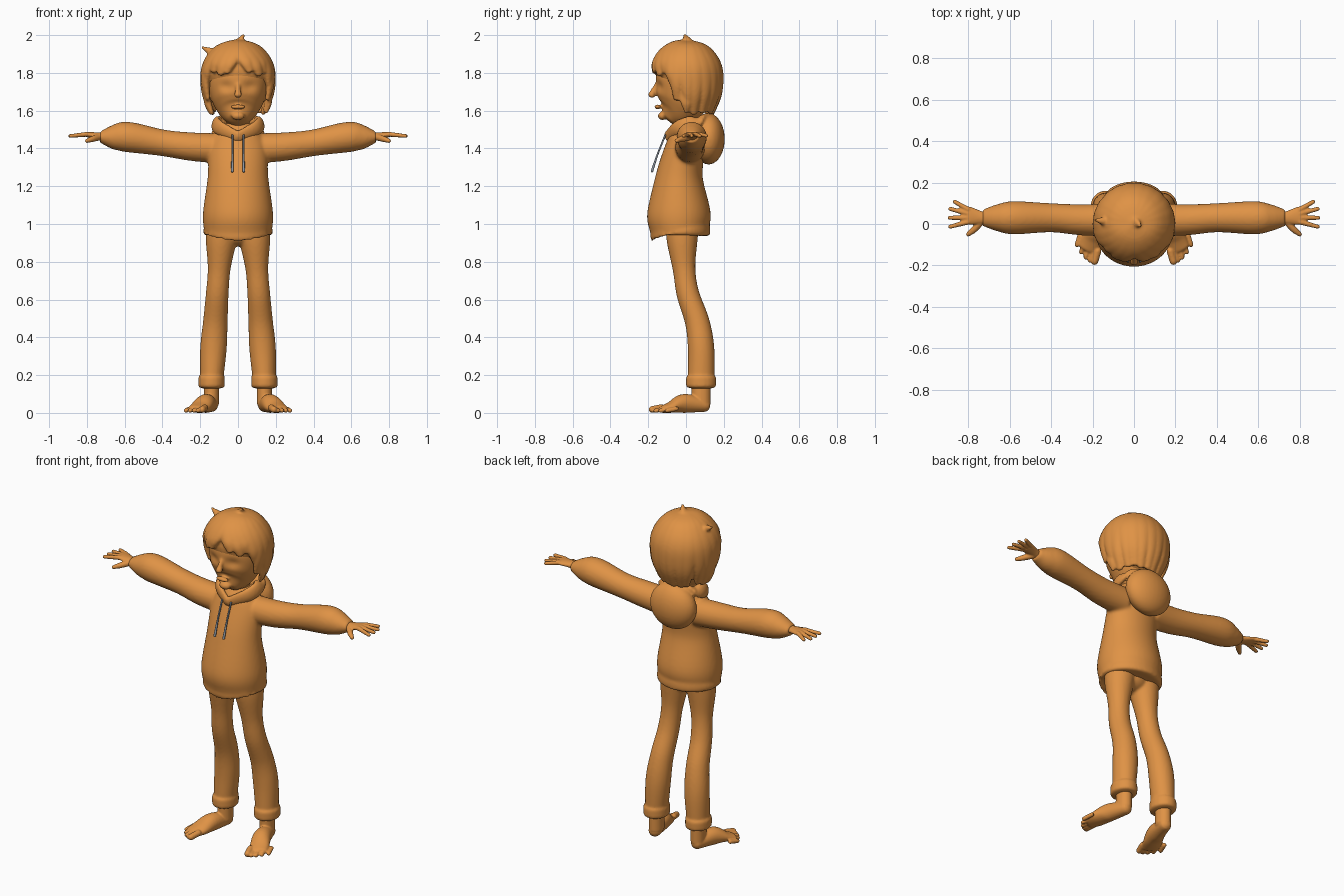
import bpy, bmesh, math, random
from mathutils import Vector

random.seed(4)
if "Cube" in bpy.data.objects:
    bpy.data.objects.remove(bpy.data.objects["Cube"], do_unlink=True)

ACROSS, DEPTH = Vector((1, 0, 0)), Vector((0, 1, 0))


def material(name, *rgb):
    mat = bpy.data.materials.new(name)
    mat.use_nodes = True
    mat.diffuse_color = (*rgb, 1)
    shader = mat.node_tree.nodes["Principled BSDF"]
    shader.inputs["Base Color"].default_value = (*rgb, 1)
    return mat


clay = material("clay_orange", .74, .29, .06)
cord = material("cord_grey", .27, .31, .36)


def spline(stations, steps=6):
    """Smooth samples through (x, y, z, half_width, half_depth) stations."""
    points = [Vector((*s, s[-1]) if len(s) == 4 else s) for s in stations]
    points.insert(0, points[0] * 2 - points[1])
    points.append(points[-1] * 2 - points[-2])
    samples = []
    for before, start, end, after in zip(points, points[1:], points[2:], points[3:]):
        for k in range(steps):
            t = k / steps
            leave, arrive = (end - before) / 2, (after - start) / 2
            ease = t * t * (3 - 2 * t)
            samples.append(start.lerp(end, ease) + leave * t * (1 - t) ** 2
                           - arrive * t * t * (1 - t))
    return samples + [points[-2]]


def tube(bm, stations, side=ACROSS, cap=0.0, mirror=False, sides=24):
    """Loft ellipses along a path; a positive cap rounds the ends."""
    samples = spline(stations)
    centres = [s.to_3d() if len(s) == 3 else Vector(s[:3]) for s in samples]
    last = len(centres) - 1
    rings = []
    for i, sample in enumerate(samples):
        along = (centres[min(i + 1, last)] - centres[max(i - 1, 0)]).normalized()
        rings.append((centres[i], along, sample[3], sample[4]))
    if cap:
        for end, sign in ((0, -1), (-1, 1)):
            centre, along, wide, deep = rings[end]
            for angle in (.5, 1, 1.4):
                shift = along * sign * min(wide, deep) * cap * math.sin(angle)
                shrink = math.cos(angle)
                ring = (centre + shift, along, wide * shrink, deep * shrink)
                rings.insert(0 if sign < 0 else len(rings), ring)
    for flip in ((1, -1) if mirror else (1,)):
        loops = []
        for centre, along, wide, deep in rings:
            u = (side - along * side.dot(along)).normalized()
            v = along.cross(u)
            loop = []
            for k in range(sides):
                angle = math.tau * k / sides
                p = centre + u * wide * math.cos(angle) + v * deep * math.sin(angle)
                loop.append(bm.verts.new((p.x * flip, p.y, p.z)))
            loops.append(loop)
        for low, high in zip(loops, loops[1:]):
            for k in range(sides):
                bm.faces.new((low[k], low[k - 1], high[k - 1], high[k]))
        bm.faces.new(loops[0])
        bm.faces.new(loops[-1])


def column(bm, levels, cap=0.0):
    """Upright central form from (z, half_width, front, back) levels."""
    tube(bm, [(0, (front + back) / 2, z, wide, (back - front) / 2)
              for z, wide, front, back in levels], cap=cap, sides=64)


def ball(bm, centre, radii):
    verts = bmesh.ops.create_uvsphere(bm, u_segments=32, v_segments=20, radius=1)["verts"]
    bmesh.ops.scale(bm, vec=radii, verts=verts)
    bmesh.ops.translate(bm, vec=centre, verts=verts)


def finish(bm, name, mat=clay, voxel=0.0, smooth=3):
    """Make the object; a voxel remesh blends its overlapping volumes."""
    bmesh.ops.recalc_face_normals(bm, faces=bm.faces)
    mesh = bpy.data.meshes.new(name)
    bm.to_mesh(mesh)
    bm.free()
    mesh.materials.append(mat)
    mesh.polygons.foreach_set("use_smooth", [True] * len(mesh.polygons))
    obj = bpy.data.objects.new(name, mesh)
    bpy.context.collection.objects.link(obj)
    if voxel:
        blend = obj.modifiers.new("blend", "REMESH")
        blend.mode = "VOXEL"
        blend.voxel_size = voxel
        blend.use_smooth_shade = True
        soften = obj.modifiers.new("soften", "SMOOTH")
        soften.iterations = smooth


# Hoodie: torso, rolled hem and sleeves
bm = bmesh.new()
column(bm, [(.96, .18, -.19, .12), (1.06, .185, -.205, .13), (1.25, .16, -.16, .09),
            (1.4, .155, -.11, .1), (1.48, .12, -.08, .1), (1.53, .08, -.05, .08)])
column(bm, [(.94, .175, -.18, .12), (.955, .185, -.19, .13), (.97, .18, -.19, .12)])
tube(bm, [(.1, .02, 1.4, .08), (.25, .02, 1.41, .075), (.4, .03, 1.43, .07),
          (.58, .03, 1.46, .08), (.66, .03, 1.46, .065), (.73, .03, 1.46, .04, .03)],
     side=DEPTH, mirror=True, sides=32)
finish(bm, "hoodie", voxel=.009, smooth=5)

# Folded hood: hanging pouch and a collar rising from the front V
bm = bmesh.new()
ball(bm, (0, .12, 1.45), (.145, .085, .135))
tube(bm, [(0, -.1, 1.46, .015, .03), (.1, -.04, 1.51, .02, .04),
          (.11, .05, 1.54, .02, .04), (0, .13, 1.56, .03)],
     side=ACROSS - DEPTH, cap=.5, mirror=True)
finish(bm, "hood", voxel=.008)

# Drawstrings with thicker tips
bm = bmesh.new()
tube(bm, [(.03, -.11, 1.47, .005), (.03, -.15, 1.37, .005), (.03, -.18, 1.28, .007)],
     cap=1, mirror=True, sides=10)
finish(bm, "drawstrings", cord)

# Trousers with rolled cuffs
bm = bmesh.new()
tube(bm, [(.08, -.02, 1, .09), (.09, -.02, .9, .08), (.1, -.01, .76, .06),
          (.11, .01, .63, .06), (.12, .06, .48, .065), (.13, .08, .34, .07),
          (.14, .08, .16, .06, .07)], mirror=True, sides=32)
tube(bm, [(.14, .08, .14, .07, .08), (.14, .08, .19, .07, .08)],
     cap=.2, mirror=True, sides=32)
ball(bm, (0, -.02, .95), (.1, .08, .07))
finish(bm, "trousers", voxel=.008, smooth=4)

# Bare feet: ankle, sole and five toes on an arc
bm = bmesh.new()
tube(bm, [(.14, .08, .18, .04, .05), (.14, .08, .05, .04, .05)], cap=.6, mirror=True)
tube(bm, [(.14, .1, .04, .035), (.17, -.01, .05, .05), (.2, -.08, .03, .055, .03),
          (.22, -.12, .02, .05, .02)], cap=.8, mirror=True)
for i in range(5):
    f = i / 4
    radius = .012 if i else .018
    tip = Vector((.19 + .085 * f, .08 * f * f - .18, radius))
    heel_side = tip + Vector((-.015, .05, .01))
    tube(bm, [(*heel_side, radius), (*tip, radius)], cap=1, mirror=True, sides=16)
for v in bm.verts:
    v.co.z = max(v.co.z, 0)
finish(bm, "feet", voxel=.005)

# Hands: palm, four fanned fingers and a thumb
bm = bmesh.new()
tube(bm, [(.69, .03, 1.46, .03), (.73, .03, 1.465, .03, .02), (.8, .04, 1.474, .046, .014)],
     side=DEPTH, cap=.6, mirror=True)
for i in range(4):
    angle = .52 - .26 * i
    length = .09 if i else .075
    base = Vector((.8, .07 - .02 * i, 1.475))
    tip = base + Vector((math.cos(angle), math.sin(angle), -.1)) * length
    tube(bm, [(*base, .013), (*tip, .01)], side=DEPTH, cap=1, mirror=True, sides=14)
tube(bm, [(.735, .015, 1.46, .018), (.77, -.025, 1.45, .016), (.8, -.05, 1.44, .011)],
     side=DEPTH, cap=1, mirror=True, sides=14)
finish(bm, "hands", voxel=.005, smooth=2)

# Head: skull with soft eye sockets, then nose, lips, chin, ears and neck
bm = bmesh.new()
column(bm, [(1.56, .06, -.14, -.03), (1.6, .105, -.16, .06), (1.66, .14, -.165, .12),
            (1.76, .16, -.16, .16), (1.88, .14, -.14, .15)], cap=.3)
for v in bm.verts:
    if v.co.y < 0:
        dx = (abs(v.co.x) - .062) / .036
        dz = (v.co.z - 1.728) / .026
        v.co.y += .014 * math.exp(-dx * dx - dz * dz)
tube(bm, [(0, -.15, 1.745, .012), (0, -.17, 1.71, .014), (0, -.183, 1.682, .021, .019)],
     cap=.7, sides=16)
ball(bm, (0, -.15, 1.62), (.042, .018, .012))
ball(bm, (0, -.125, 1.572), (.035, .023, .022))
tube(bm, [(0, .02, 1.44, .07), (0, .01, 1.52, .062), (0, 0, 1.62, .065)])
for s in (1, -1):
    ball(bm, (.155 * s, .01, 1.7), (.015, .03, .05))
finish(bm, "head", voxel=.007)

# Hair: scalp volume with overlapping locks falling from the crown
CROWN, RADIUS = 1.96, .18


def lock(bm, azimuth, end, sweep):
    """Tapered strand over a dome, then hanging slightly inward."""
    stations = []
    for i in range(7):
        f = i / 6
        z = CROWN - (CROWN - end) * f ** 1.5
        rise = (z - CROWN + RADIUS) / RADIUS
        reach = RADIUS * (math.sqrt(max(0, 1 - rise * rise)) if rise > 0 else 1 - rise * rise / 5)
        angle = azimuth + sweep * f * f
        width = .02 + .03 * math.sin(math.pi * f ** .8)
        stations.append((reach * math.sin(angle), -reach * math.cos(angle), z,
                         width, .02 if f < 1 else .012))
    turn = azimuth + sweep / 2
    tube(bm, stations, side=Vector((math.cos(turn), math.sin(turn), 0)), cap=.8, sides=16)


bm = bmesh.new()
ball(bm, (0, .01, 1.815), (.178, .172, .153))
ball(bm, (0, .06, 1.735), (.168, .118, .15))
COUNT = 22
for i in range(COUNT):
    azimuth = math.tau * (i + .5) / COUNT - math.pi
    off = abs(azimuth)
    # Short fringe, stepped temples, long sides and back
    end = 1.8 if off < .8 else 1.745 if off < 1.1 else 1.67 if off < 1.4 else 1.59
    sweep = random.uniform(-.1, .1) + (math.copysign(.18, azimuth) if off < 1 else 0)
    lock(bm, azimuth, end + random.uniform(-.01, .015), sweep)
# Loose tufts at the side and crown, and strands beside the jaw
tube(bm, [(-.12, .01, 1.9, .03), (-.155, .015, 1.918, .018), (-.19, .02, 1.936, .006)],
     side=DEPTH, cap=1)
tube(bm, [(0, .01, 1.96, .03, .02), (.02, 0, 1.985, .018, .012), (.03, -.01, 2, .008)],
     side=DEPTH, cap=.5)
tube(bm, [(.165, -.01, 1.7, .014, .035), (.165, 0, 1.64, .014, .028), (.15, 0, 1.59, .008)],
     cap=1, mirror=True)
finish(bm, "hair", voxel=.007)
